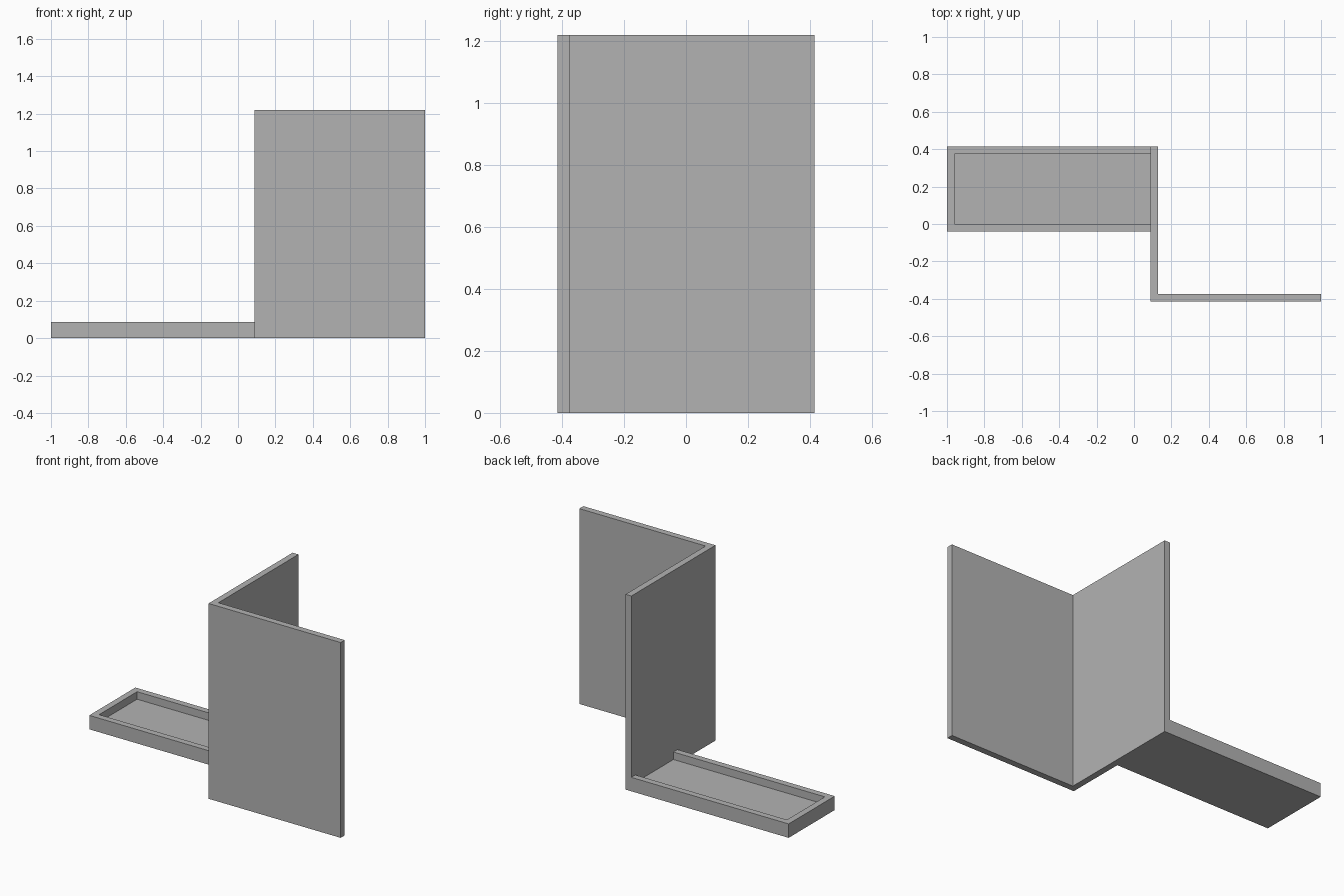
import bpy
import bmesh

cube = bpy.data.objects.get("Cube")
if cube:
    bpy.data.objects.remove(cube, do_unlink=True)

# Single matte grey
GREY = (0.45, 0.45, 0.45, 1)
grey = bpy.data.materials.new("plain_grey")
grey.use_nodes = True
grey.diffuse_color = GREY
grey.node_tree.nodes["Principled BSDF"].inputs["Base Color"].default_value = GREY


def prism(name, outline, height):
    """Extrude a flat outline (counter-clockwise from above) up from the ground."""
    bm = bmesh.new()
    base = bm.faces.new([bm.verts.new((x, y, 0)) for x, y in outline])
    top = bmesh.ops.extrude_face_region(bm, geom=[base])["geom"]
    verts = [g for g in top if isinstance(g, bmesh.types.BMVert)]
    bmesh.ops.translate(bm, verts=verts, vec=(0, 0, height))
    bmesh.ops.recalc_face_normals(bm, faces=bm.faces)
    mesh = bpy.data.meshes.new(name)
    bm.to_mesh(mesh)
    bm.free()
    mesh.materials.append(grey)
    obj = bpy.data.objects.new(name, mesh)
    bpy.context.collection.objects.link(obj)
    return obj


T = 0.04                      # thickness of every wall
END, FRONT, BACK = 1.0, -0.415, 0.415
WALL = 0.087                  # side of the upright wall that meets the tray
TRAY_FRONT = -0.04

# Upright L-shaped wall: front panel and the wall running back from its corner
prism("corner_wall", [
    (WALL, FRONT), (END, FRONT), (END, FRONT + T),
    (WALL + T, FRONT + T), (WALL + T, BACK), (WALL, BACK)], 1.22)

# Low rim round three sides of the tray, open towards the wall
prism("tray_rim", [
    (-END, TRAY_FRONT), (WALL, TRAY_FRONT), (WALL, TRAY_FRONT + T),
    (-END + T, TRAY_FRONT + T), (-END + T, BACK - T),
    (WALL, BACK - T), (WALL, BACK), (-END, BACK)], 0.087)

# Tray floor inside the rim
prism("tray_floor", [
    (-END + T, TRAY_FRONT + T), (WALL, TRAY_FRONT + T),
    (WALL, BACK - T), (-END + T, BACK - T)], T)
